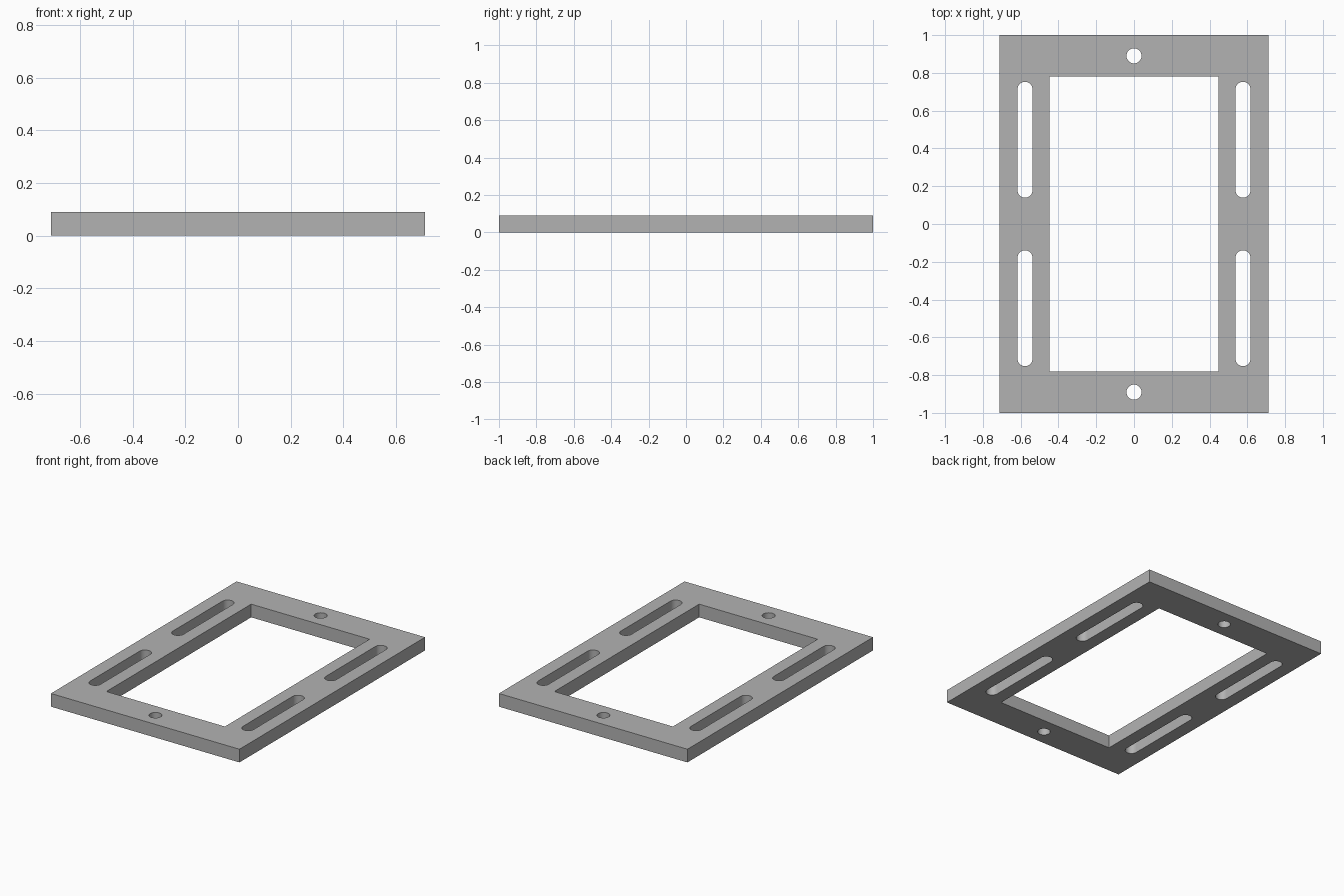
import bpy
import bmesh
import math

if "Cube" in bpy.data.objects:
    bpy.data.objects.remove(bpy.data.objects["Cube"], do_unlink=True)

HALF_X, HALF_Y, THICK = 0.711, 1.0, 0.09
RADIUS = 0.04
SEGMENTS = 16  # per half circle

metal = bpy.data.materials.new("grey_metal")
metal.use_nodes = True
grey = (0.45, 0.45, 0.45, 1)
metal.diffuse_color = grey
metal.node_tree.nodes["Principled BSDF"].inputs["Base Color"].default_value = grey


def rectangle(half_x, half_y):
    return [(-half_x, -half_y), (half_x, -half_y), (half_x, half_y), (-half_x, half_y)]


def slot(x, y, half_length):
    """Outline of a round-ended slot along y; zero length gives a circle."""
    points = []
    for end, start in ((half_length, 0), (-half_length, math.pi)):
        count = SEGMENTS + 1 if half_length else SEGMENTS
        for i in range(count):
            a = start + math.pi * i / SEGMENTS
            points.append((x + RADIUS * math.cos(a), y + end + RADIUS * math.sin(a)))
    return points


def prism(name, outlines, bottom, top):
    """Object made of one upright prism per outline."""
    bm = bmesh.new()
    for outline in outlines:
        face = bm.faces.new([bm.verts.new((x, y, bottom)) for x, y in outline])
        raised = bmesh.ops.extrude_face_region(bm, geom=[face])["geom"]
        verts = [v for v in raised if isinstance(v, bmesh.types.BMVert)]
        bmesh.ops.translate(bm, verts=verts, vec=(0, 0, top - bottom))
    bmesh.ops.recalc_face_normals(bm, faces=bm.faces[:])
    mesh = bpy.data.meshes.new(name)
    bm.to_mesh(mesh)
    bm.free()
    mesh.materials.append(metal)
    obj = bpy.data.objects.new(name, mesh)
    bpy.context.collection.objects.link(obj)
    return obj


# Flat rectangular plate
plate = prism("frame_plate", [rectangle(HALF_X, HALF_Y)], 0, THICK)

# Window, end holes and side slots
openings = [rectangle(0.447, 0.78)]
for side in (-1, 1):
    openings.append(slot(0, side * 0.89, 0))
    for end in (-1, 1):
        openings.append(slot(side * 0.577, end * 0.446, 0.267))
cutter = prism("openings_cutter", openings, -0.1, THICK + 0.1)
cutter.hide_render = True

cut = plate.modifiers.new("openings", "BOOLEAN")
cut.operation = "DIFFERENCE"
cut.solver = "EXACT"
cut.object = cutter

bpy.ops.object.select_all(action="DESELECT")
plate.select_set(True)
bpy.context.view_layer.objects.active = plate
bpy.ops.object.modifier_apply(modifier=cut.name)
bpy.data.objects.remove(cutter, do_unlink=True)

# Smooth round walls, crisp rims
bpy.ops.object.shade_smooth_by_angle(angle=math.radians(30))
